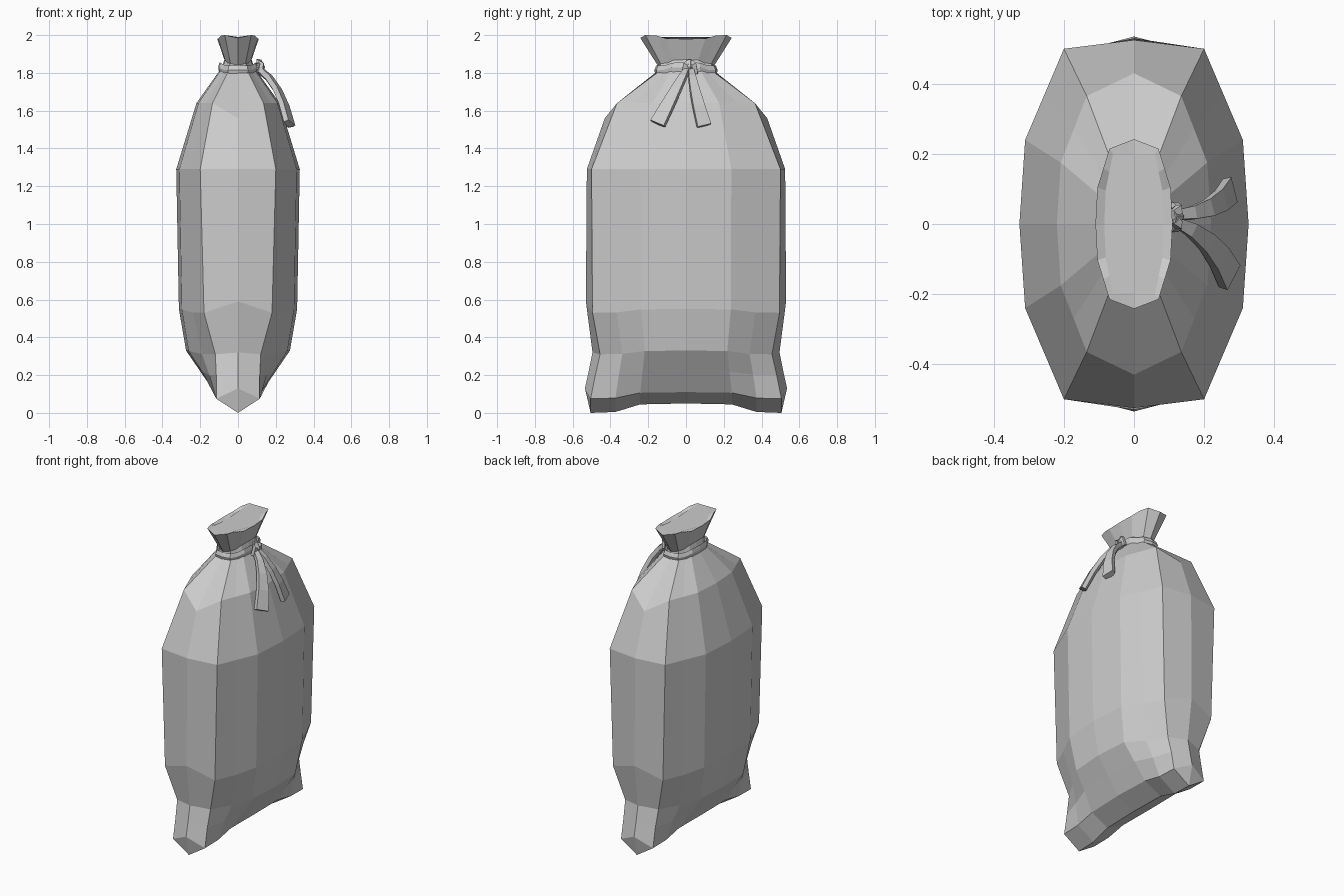
import bpy, bmesh
from mathutils import Vector

if "Cube" in bpy.data.objects:
    bpy.data.objects.remove(bpy.data.objects["Cube"])

GREY = (0.6, 0.6, 0.6, 1)
cloth = bpy.data.materials.new("grey_cloth")
cloth.use_nodes = True
cloth.diffuse_color = GREY
cloth.node_tree.nodes["Principled BSDF"].inputs["Base Color"].default_value = GREY


def sack_ring(end_y, corner_y, corner_x, side_x, end_z, corner_z, side_z):
    """Ring of sixteen points: end, corner, two bulging flank points, side, then mirrored."""
    end = Vector((0, end_y, end_z))
    corner = Vector((corner_x, corner_y, corner_z))
    side = Vector((side_x, 0, side_z))
    bulge = Vector((side_x * 0.95, corner_y * 0.48, corner_z + (side_z - corner_z) * 0.9))
    flank = corner.lerp(bulge, 0.5)
    flank.z = corner_z + (side_z - corner_z) * 0.1
    quarter = [end, corner, flank, bulge, side]

    def flip(points, sign_x, sign_y):
        return [Vector((p.x * sign_x, p.y * sign_y, p.z)) for p in points]

    return (flip(quarter, 1, 1) + flip(quarter[-2::-1], 1, -1)
            + flip(quarter[1:], -1, -1) + flip(quarter[-2:0:-1], -1, 1))


def loft(name, rings, closed=False):
    """Skin a list of equal rings, then cap the ends or join them into a loop."""
    bm = bmesh.new()
    rows = [[bm.verts.new(point) for point in ring] for ring in rings]
    pairs = list(zip(rows, rows[1:]))
    if closed:
        pairs.append((rows[-1], rows[0]))
    else:
        bm.faces.new(rows[0])
        bm.faces.new(rows[-1])
    for lower, upper in pairs:
        for i in range(len(lower)):
            bm.faces.new((lower[i - 1], lower[i], upper[i], upper[i - 1]))
    bmesh.ops.remove_doubles(bm, verts=bm.verts, dist=0.001)
    bmesh.ops.recalc_face_normals(bm, faces=bm.faces)
    mesh = bpy.data.meshes.new(name)
    bm.to_mesh(mesh)
    bm.free()
    mesh.materials.append(cloth)
    bpy.context.collection.objects.link(bpy.data.objects.new(name, mesh))


def strap(name, start, middle, end, start_width, end_width, thickness, side, steps):
    """Five-sided strap swept along a quadratic curve, with its width along side."""
    start, middle, end = Vector(start), Vector(middle), Vector(end)
    section = [(-1, -0.5), (1, -0.5), (1, 0.2), (0.2, 0.6), (-1, 0.3)]
    rings = []
    for step in range(steps + 1):
        t = step / steps
        first, second = start.lerp(middle, t), middle.lerp(end, t)
        centre = first.lerp(second, t)
        along = (second - first).normalized()
        across = (Vector(side) - along * along.dot(Vector(side))).normalized()
        outward = across.cross(along)
        half_width = (start_width + (end_width - start_width) * t) / 2
        rings.append([centre + across * half_width * a + outward * thickness * b
                      for a, b in section])
    loft(name, rings)


# Sack: keel, bottom seam with corner ears, body, shoulders, neck, flared mouth
profile = [
    (.505, .505, 0, 0, 0, 0, .05),
    (.535, .505, .115, .125, .13, .075, .11),
    (.515, .48, .115, .2, .22, .2, .22),
    (.495, .455, .12, .275, .32, .31, .33),
    (.53, .495, .18, .313, .59, .53, .55),
    (.525, .5, .2, .327, 1.29, 1.29, 1.29),
    (.43, .365, .135, .22, 1.56, 1.64, 1.64),
    (.15, .14, .05, .085, 1.81, 1.81, 1.83),
    (.15, .135, .04, .072, 1.84, 1.85, 1.87),
    (.242, .215, .07, .11, 1.985, 2, 1.98),
    (.195, .2, .06, .085, 1.99, 1.995, 1.97),
]
loft("sack", [sack_ring(*level) for level in profile])

# Tie cord: a band around the neck, higher on the flat sides
cord_section = [(.84, -.015), (1, -.03), (1.05, 0), (.98, .025), (.84, .012)]
loft("tie_cord",
     [sack_ring(.16 * scale, .15 * scale, .05 * scale, .1 * scale,
                1.815 + lift, 1.815 + lift, 1.83 + lift)
      for scale, lift in cord_section], closed=True)

# Knot: a central lump with a short loop on either side
knot_y = 0.02
strap("knot", (.11, knot_y, 1.8), (.14, knot_y, 1.83), (.11, knot_y, 1.86),
      start_width=.035, end_width=.035, thickness=.03, side=(0, 1, 0), steps=2)
for label, sign in (("front", -1), ("back", 1)):
    loop_y = knot_y + sign * 0.03
    strap(label + "_knot_loop", (.105, knot_y, 1.86), (.14, loop_y, 1.86), (.115, loop_y, 1.8),
          start_width=.025, end_width=.025, thickness=.025, side=(0, 1, 0), steps=2)

# Two hanging tails that flare towards their cut ends
strap("front_tail", (.11, .01, 1.82), (.22, -.03, 1.75), (.27, -.148, 1.53),
      start_width=.025, end_width=.085, thickness=.035, side=(.35, 1, 0), steps=4)
strap("back_tail", (.11, .025, 1.82), (.23, .03, 1.75), (.27, .095, 1.52),
      start_width=.025, end_width=.075, thickness=.035, side=(-.2, 1, 0), steps=4)
